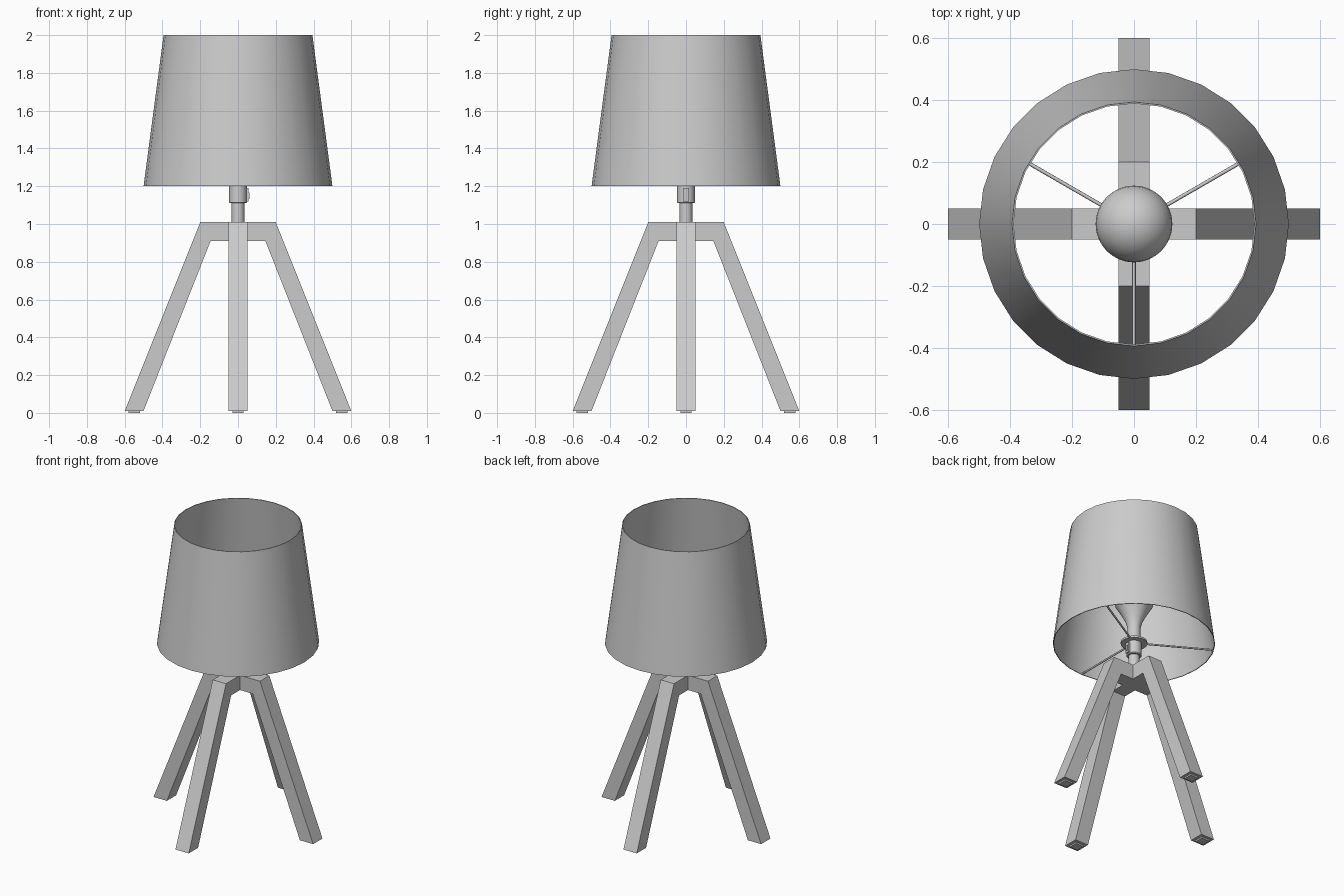
import bpy, bmesh, math
from mathutils import Matrix, Vector

if "Cube" in bpy.data.objects:
    bpy.data.objects.remove(bpy.data.objects["Cube"])


def finish(bm, name, smooth=None):
    bmesh.ops.remove_doubles(bm, verts=bm.verts, dist=1e-5)
    bmesh.ops.recalc_face_normals(bm, faces=bm.faces)
    me = bpy.data.meshes.new(name)
    bm.to_mesh(me)
    bm.free()
    ob = bpy.data.objects.new(name, me)
    bpy.context.collection.objects.link(ob)
    if smooth:
        bpy.ops.object.select_all(action='DESELECT')
        ob.select_set(True)
        bpy.context.view_layer.objects.active = ob
        bpy.ops.object.shade_smooth_by_angle(angle=math.radians(smooth))
    return ob


def lathe(name, profile, n, closed=False):
    """Revolve (radius, z) points about the z axis."""
    bm = bmesh.new()
    vs = [bm.verts.new((r, 0, z)) for r, z in profile]
    es = [bm.edges.new(p) for p in zip(vs, vs[1:])]
    if closed:
        es.append(bm.edges.new((vs[-1], vs[0])))
    bmesh.ops.spin(bm, geom=vs + es, cent=(0, 0, 0), axis=(0, 0, 1),
                   angle=math.tau, steps=n, use_merge=True)
    return finish(bm, name, 35)


def box(name, size, loc):
    bm = bmesh.new()
    bmesh.ops.create_cube(bm, size=1, matrix=Matrix.Translation(loc) @ Matrix.Diagonal((*size, 1)))
    return finish(bm, name)


# Four splayed legs joined in a cross at the top
bm = bmesh.new()
W = 0.05
outer = [(W, 1.01), (0.2, 1.01), (0.6, 0.01)]
inner = [(W, 0.91), (0.145, 0.91), (0.5, 0.01)]
for i in range(4):
    rot = Matrix.Rotation(i * math.pi / 2, 3, 'Z')
    sections = []
    for (xo, zo), (xi, zi) in zip(outer, inner):
        pts = [(xo, -W, zo), (xo, W, zo), (xi, W, zi), (xi, -W, zi)]
        sections.append([bm.verts.new(rot @ Vector(p)) for p in pts])
    for a, b in zip(sections, sections[1:]):
        for k in range(4):
            bm.faces.new((a[k], a[(k + 1) % 4], b[(k + 1) % 4], b[k]))
    bm.faces.new(sections[-1])
for z in (1.01, 0.91):
    bm.faces.new([bm.verts.new((x, y, z)) for x, y in ((-W, -W), (W, -W), (W, W), (-W, W))])
finish(bm, "leg_frame")

# Foot pads
for i in range(4):
    a = i * math.pi / 2
    box(f"foot_pad_{i + 1}", (0.06, 0.06, 0.012),
        (0.55 * math.cos(a), 0.55 * math.sin(a), 0.006))

# Stem, socket and rocker switch
lathe("stem", [(0, 1.0), (0.034, 1.0), (0.034, 1.115), (0, 1.115)], 24)
lathe("socket", [(0, 1.11), (0.043, 1.11), (0.047, 1.115), (0.047, 1.2),
                 (0.04, 1.205), (0.04, 1.31), (0, 1.31)], 24)
box("switch_plate", (0.02, 0.03, 0.07), (0.045, 0, 1.155))
box("switch_rocker", (0.016, 0.016, 0.035), (0.054, 0, 1.15))

# Shade with thin double wall
lathe("lamp_shade", [(0.5, 1.2), (0.394, 2.0), (0.389, 2.0), (0.495, 1.2)], 28, True)

# Shade carrier: ring and three spokes
lathe("carrier_ring", [(0.045, 1.2), (0.082, 1.2), (0.082, 1.212), (0.045, 1.212)], 28, True)
for i, deg in enumerate((30, 150, 270)):
    bm = bmesh.new()
    mat = (Matrix.Rotation(math.radians(deg), 4, 'Z') @ Matrix.Translation((0.285, 0, 1.206))
           @ Matrix.Rotation(math.pi / 2, 4, 'Y'))
    bmesh.ops.create_cone(bm, cap_ends=True, segments=8, radius1=0.006, radius2=0.006,
                          depth=0.415, matrix=mat)
    finish(bm, f"shade_spoke_{i + 1}", 50)

# Pear-shaped bulb: flared neck into a round top
R, C = 0.124, 1.515
profile = [(0, 1.3), (0.04, 1.3), (0.043, 1.325), (0.054, 1.36), (0.074, 1.4), (0.096, 1.44)]
for k in range(11):
    t = math.radians(-20 + k * 11)
    profile.append((R * math.cos(t) if k < 10 else 0, C + R * math.sin(t)))
lathe("bulb", profile, 32)
